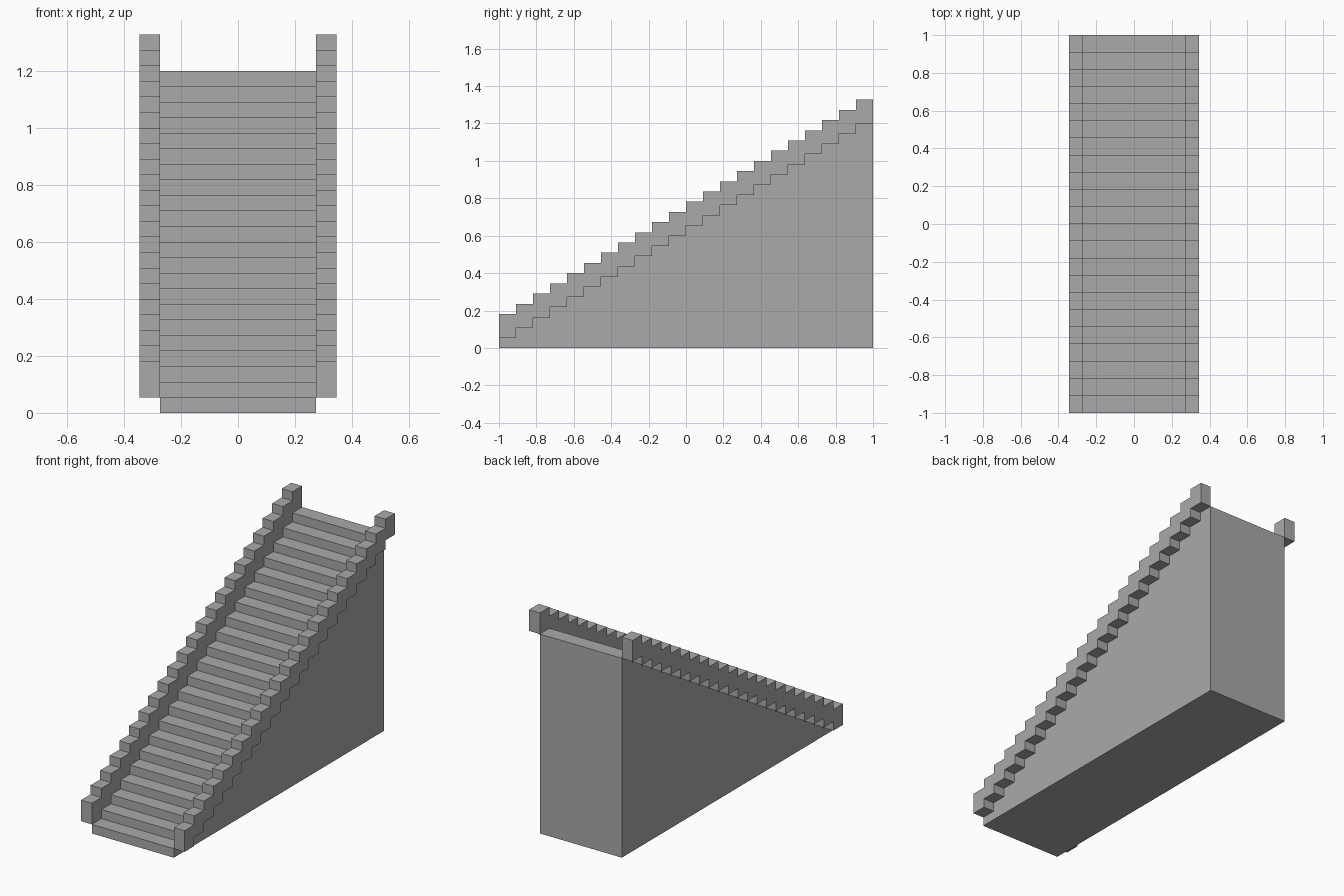
import bpy, bmesh

if "Cube" in bpy.data.objects:
    bpy.data.objects.remove(bpy.data.objects["Cube"])

STEPS = 22
RUN = 2.0 / STEPS
RISE = 1.2 / STEPS
HALF_W = 0.273      # half width of the stair body
RAIL_OUT = 0.345    # outer face of the rails
RAIL_H = 0.127

grey = bpy.data.materials.new("stone grey")
grey.diffuse_color = (0.4, 0.4, 0.4, 1)
grey.use_nodes = True
grey.node_tree.nodes["Principled BSDF"].inputs["Base Color"].default_value = grey.diffuse_color


def stair_line(lift):
    """Stepped outline in (y, z), from front to back."""
    pts = []
    for i in range(STEPS):
        z = (i + 1) * RISE + lift
        pts += [(-1 + i * RUN, z), (-1 + (i + 1) * RUN, z)]
    return pts


def extrude_profile(name, profile, x0, x1):
    """Extrude a closed (y, z) profile from x0 to x1."""
    bm = bmesh.new()
    face = bm.faces.new([bm.verts.new((x0, y, z)) for y, z in profile])
    ext = bmesh.ops.extrude_face_region(bm, geom=[face])
    moved = [v for v in ext["geom"] if isinstance(v, bmesh.types.BMVert)]
    bmesh.ops.translate(bm, verts=moved, vec=(x1 - x0, 0, 0))
    bmesh.ops.recalc_face_normals(bm, faces=bm.faces)
    mesh = bpy.data.meshes.new(name)
    bm.to_mesh(mesh)
    bm.free()
    mesh.materials.append(grey)
    obj = bpy.data.objects.new(name, mesh)
    bpy.context.collection.objects.link(obj)
    return obj


# Solid staircase
extrude_profile("stair_body", stair_line(0) + [(1, 0), (-1, 0)], -HALF_W, HALF_W)

# Stepped side rails, flush against the outside of the body
rail = stair_line(RAIL_H) + stair_line(0)[::-1]
extrude_profile("right_rail", rail, HALF_W, RAIL_OUT)
extrude_profile("left_rail", rail, -RAIL_OUT, -HALF_W)
